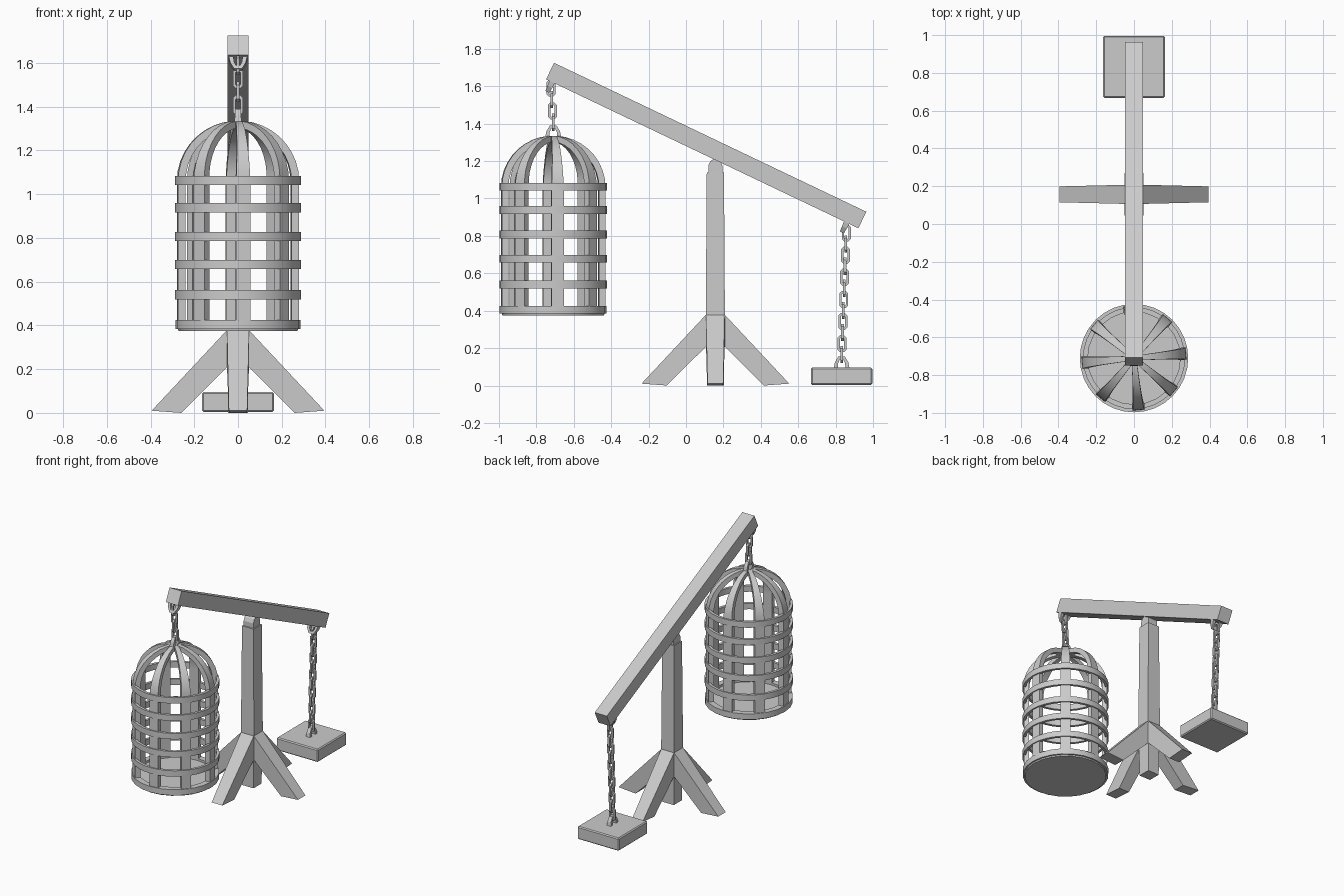
import bpy, bmesh, math
from mathutils import Matrix, Vector

if "Cube" in bpy.data.objects:
    bpy.data.objects.remove(bpy.data.objects["Cube"])

grey = bpy.data.materials.new("plain_grey")
grey.diffuse_color = (0.6, 0.6, 0.6, 1)
grey.use_nodes = True
grey.node_tree.nodes["Principled BSDF"].inputs["Base Color"].default_value = grey.diffuse_color

TILT = math.radians(-25.5)           # slope of the beam, falling toward the back
BEAM = Vector((0, 0.108, 1.283))     # centre of the beam
CAGE_Y, POST_Y = -0.71, 0.157
UP = Matrix.Rotation(math.pi / 2, 4, 'X')   # stands a flat profile upright


def finish(name, bm, matrix, smooth=False, bevel=0):
    bmesh.ops.recalc_face_normals(bm, faces=bm.faces)
    bm.transform(matrix)
    me = bpy.data.meshes.new(name)
    bm.to_mesh(me)
    bm.free()
    me.materials.append(grey)
    ob = bpy.data.objects.new(name, me)
    bpy.context.collection.objects.link(ob)
    if bevel:
        mod = ob.modifiers.new("bevel", 'BEVEL')
        mod.width, mod.segments = bevel, 1
    if smooth:
        bpy.context.view_layer.objects.active = ob
        ob.select_set(True)
        bpy.ops.object.shade_smooth_by_angle(angle=math.radians(35))
        ob.select_set(False)
    return ob


def band(name, outer, inner, widths, matrix, closed=False, smooth=False):
    """Strip between two matching profile lines, given a width across the plane."""
    bm = bmesh.new()
    rings = []
    for (a, b), (c, d), w in zip(outer, inner, widths):
        rings.append([bm.verts.new(p) for p in
                      ((a, b, w / 2), (a, b, -w / 2), (c, d, -w / 2), (c, d, w / 2))])
    n = len(rings)
    for i in range(n if closed else n - 1):
        r, s = rings[i], rings[(i + 1) % n]
        for k in range(4):
            bm.faces.new((r[k], r[(k + 1) % 4], s[(k + 1) % 4], s[k]))
    if not closed:
        bm.faces.new(rings[0])
        bm.faces.new(rings[-1])
    return finish(name, bm, matrix, smooth)


def box(name, size, matrix, bevel=0):
    bm = bmesh.new()
    bmesh.ops.create_cube(bm, size=1, matrix=Matrix.Diagonal((*size, 1)))
    return finish(name, bm, matrix, bevel=bevel)


def turn(deg):
    return Matrix.Rotation(math.radians(deg), 4, 'Z')


def at(x, y, z):
    return Matrix.Translation((x, y, z))


def circle(r, n):
    return [(r * math.cos(2 * math.pi * i / n), r * math.sin(2 * math.pi * i / n))
            for i in range(n)]


def hoop(name, z0, z1, r_out, r_in, n=32):
    band(name, circle(r_out, n), circle(r_in, n), [z1 - z0] * n,
         at(0, CAGE_Y, (z0 + z1) / 2), closed=True, smooth=True)


def link_outline(w, h, c):
    return [(w, h - c), (w - c, h), (c - w, h), (-w, h - c),
            (-w, c - h), (c - w, -h), (w - c, -h), (w, c - h)]


def chain(name, bottom, top, count):
    """Links from bottom to top, every second one turned a quarter."""
    for i in range(count):
        p = Vector(bottom).lerp(Vector(top), i / (count - 1))
        band(f"{name}_{i + 1}", link_outline(0.024, 0.046, 0.014),
             link_outline(0.011, 0.033, 0.007), [0.014] * 8,
             at(*p) @ turn(90 * (i % 2)) @ UP, closed=True)


def staple(name, matrix):
    band(name, [(-0.042, 0), (-0.036, 0.03), (-0.018, 0.06), (0.018, 0.06), (0.036, 0.03), (0.042, 0)],
         [(-0.02, 0), (-0.019, 0.025), (-0.01, 0.044), (0.01, 0.044), (0.019, 0.025), (0.02, 0)],
         [0.032, 0.028, 0.024, 0.024, 0.028, 0.032], matrix @ UP)


# Post with a narrower rounded head
half = [0.045, 0.051, 0.046]
levels = [0.0, 0.39, 1.14]
band("post", [(h, z) for h, z in zip(half, levels)], [(-h, z) for h, z in zip(half, levels)],
     [2 * h for h in half], at(0, POST_Y, 0) @ turn(90) @ UP)
head = [(0.038, 1.13), (0.038, 1.175), (0.026, 1.2), (0.012, 1.21)]
band("post_head", head, [(-u, v) for u, v in head], [0.076] * 4,
     at(0, POST_Y, 0) @ turn(90) @ UP)

# Four splayed legs
for i in range(4):
    band(f"leg_{i + 1}", [(0.395, 0.01), (0.03, 0.4)], [(0.26, 0.0), (0.03, 0.228)],
         [0.084, 0.102], at(0, POST_Y, 0) @ turn(90 * i) @ UP)

# Sloping beam
slope = Matrix.Rotation(TILT, 4, 'X')
box("beam", (0.096, 1.85, 0.098), Matrix.Translation(BEAM) @ slope)

# Staples under both ends of the beam
flip = Matrix.Rotation(math.pi, 4, 'Y')
for name, along in (("front_beam_staple", -0.89), ("back_beam_staple", 0.855)):
    staple(name, Matrix.Translation(BEAM) @ slope @ at(0, along, -0.047) @ flip)

# Counterweight and its chain
box("counterweight", (0.328, 0.328, 0.092), at(0, 0.832, 0.05), bevel=0.007)
staple("counterweight_staple", at(0, 0.832, 0.094) @ turn(90))
chain("back_chain_link", (0, 0.832, 0.165), (0, 0.857, 0.815), 12)

# Cage floor and rim
bm = bmesh.new()
bmesh.ops.create_cone(bm, cap_ends=True, segments=24, radius1=0.272, radius2=0.28, depth=0.034)
finish("cage_floor", bm, at(0, CAGE_Y, 0.392), smooth=True)
hoop("cage_rim", 0.384, 0.425, 0.286, 0.245, 24)

# Cage hoops
for i, z in enumerate((0.54, 0.678, 0.807, 0.938, 1.063)):
    hoop(f"cage_hoop_{i + 1}", z - 0.021, z + 0.021, 0.287, 0.268)

# Cage bars bending into a dome and narrowing toward the top
outer, inner, widths = [(0.278, 0.4)], [(0.243, 0.4)], [0.066]
for k in range(10):
    a = math.radians(86) * k / 9
    outer.append((0.278 * math.cos(a), 1.06 + 0.276 * math.sin(a)))
    inner.append((0.243 * math.cos(a), 1.06 + 0.243 * math.sin(a)))
    widths.append(0.066 - 0.04 * (k / 9))
for i in range(8):
    band(f"cage_bar_{i + 1}", outer, inner, widths,
         at(0, CAGE_Y, 0) @ turn(5 + 45 * i) @ UP, smooth=True)

# Cage top staple and chain
staple("cage_staple", at(0, CAGE_Y, 1.33) @ turn(90))
chain("front_chain_link", (0, CAGE_Y, 1.407), (0, CAGE_Y - 0.012, 1.59), 4)
